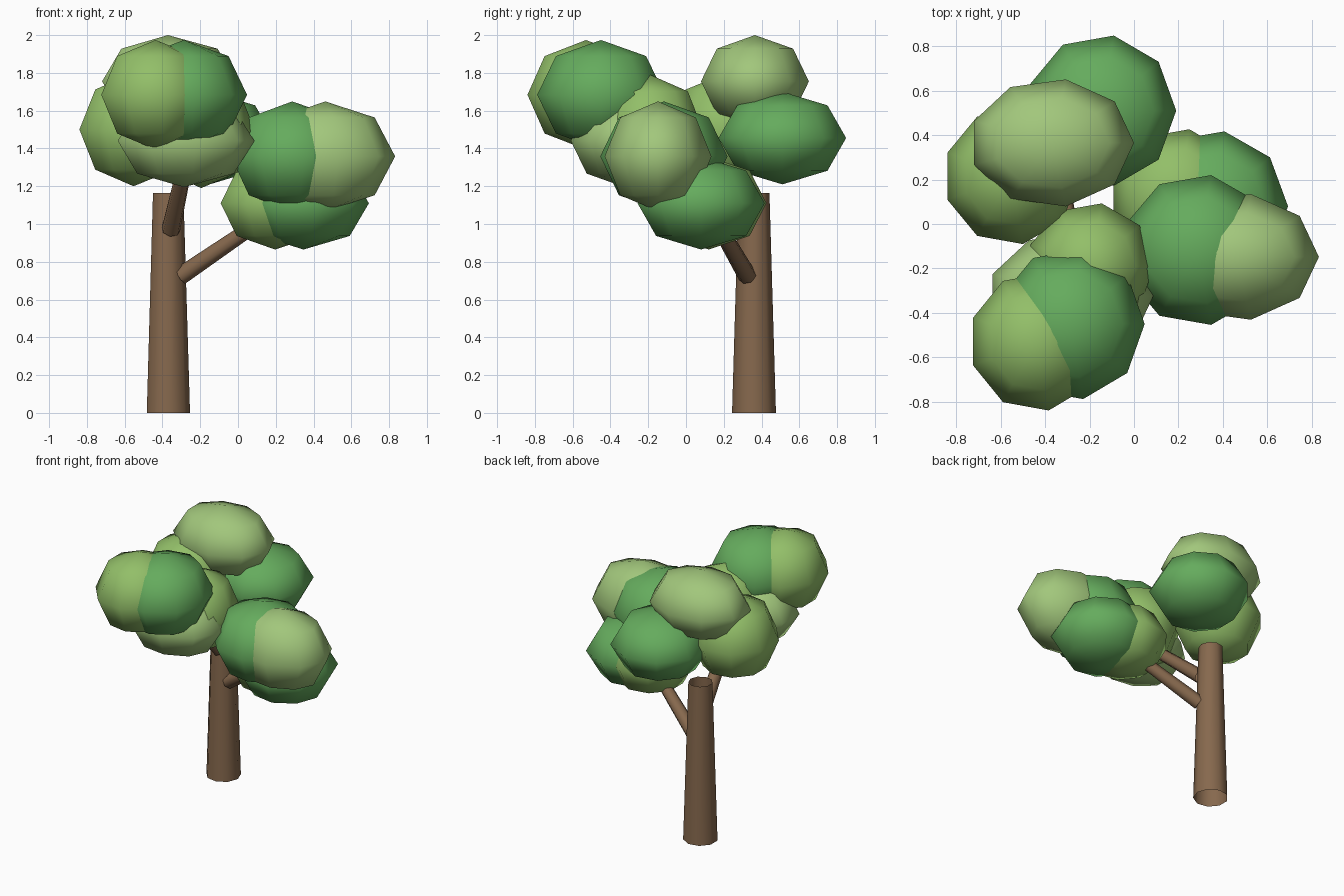
import bpy, bmesh, math
from mathutils import Vector

if "Cube" in bpy.data.objects:
    bpy.data.objects.remove(bpy.data.objects["Cube"])


def material(name, rgb):
    m = bpy.data.materials.new(name)
    m.diffuse_color = (*rgb, 1)
    m.use_nodes = True
    m.node_tree.nodes["Principled BSDF"].inputs["Base Color"].default_value = m.diffuse_color
    return m


BARK = material("bark", (0.24, 0.14, 0.075))
LIGHT = material("light_leaf", (0.36, 0.57, 0.20))
MEDIUM = material("medium_leaf", (0.29, 0.52, 0.14))
DARK = material("dark_leaf", (0.13, 0.41, 0.11))


def lathe(name, profile, sides, mat):
    """Revolve (radius, z) points around z, first corner on +x, smooth shaded."""
    bm = bmesh.new()
    vs = [bm.verts.new((r, 0, z)) for r, z in profile]
    es = [bm.edges.new(p) for p in zip(vs, vs[1:])]
    bmesh.ops.spin(bm, geom=vs + es, cent=(0, 0, 0), axis=(0, 0, 1),
                   angle=2 * math.pi, steps=sides)
    bmesh.ops.remove_doubles(bm, verts=bm.verts[:], dist=1e-4)
    bmesh.ops.recalc_face_normals(bm, faces=bm.faces[:])
    for f in bm.faces:
        f.smooth = True
    mesh = bpy.data.meshes.new(name)
    bm.to_mesh(mesh)
    bm.free()
    mesh.materials.append(mat)
    ob = bpy.data.objects.new(name, mesh)
    bpy.context.collection.objects.link(ob)
    return ob


def tube(name, start, end, r0, r1, sides):
    """Open tapered tube between two points."""
    a, d = Vector(start), Vector(end) - Vector(start)
    ob = lathe(name, [(r0, 0), (r1, d.length)], sides, BARK)
    ob.location = a
    if d.x or d.y:
        ob.rotation_euler = d.to_track_quat('Z', 'Y').to_euler()


# trunk and branches
tube("trunk", (-0.372, 0.36, 0), (-0.372, 0.36, 1.165), 0.118, 0.083, 9)
tube("right_branch", (-0.30, 0.325, 0.725), (0.22, 0.12, 1.08), 0.05, 0.038, 7)
tube("front_branch", (-0.355, 0.28, 0.97), (-0.26, -0.2, 1.4), 0.05, 0.038, 7)

# leaf clumps: centre, radii, colour
BALL = [(math.sin(i * math.pi / 4), math.cos(i * math.pi / 4)) for i in range(5)]
BALL[0], BALL[4] = (0, 1), (0, -1)
clumps = [
    # above the trunk
    ((-0.371, 0.365, 1.755), (0.371, 0.29, 0.245), LIGHT),
    ((-0.15, 0.51, 1.455), (0.34, 0.343, 0.245), DARK),
    ((-0.553, 0.215, 1.50), (0.305, 0.31, 0.30), MEDIUM),
    # on the front branch
    ((-0.287, -0.45, 1.684), (0.335, 0.343, 0.29), DARK),
    ((-0.437, -0.529, 1.684), (0.305, 0.315, 0.29), MEDIUM),
    ((-0.195, -0.19, 1.49), (0.287, 0.287, 0.30), MEDIUM),
    ((-0.286, -0.324, 1.44), (0.373, 0.29, 0.245), LIGHT),
    # on the right branch
    ((0.462, -0.148, 1.358), (0.37, 0.287, 0.291), LIGHT),
    ((0.287, -0.117, 1.358), (0.345, 0.342, 0.291), DARK),
    ((0.196, 0.121, 1.11), (0.306, 0.31, 0.245), MEDIUM),
    ((0.347, 0.08, 1.11), (0.346, 0.342, 0.245), DARK),
]
for i, (centre, radii, mat) in enumerate(clumps):
    ob = lathe(f"leaf_clump_{i + 1}", BALL, 9, mat)
    ob.location, ob.scale = centre, radii
